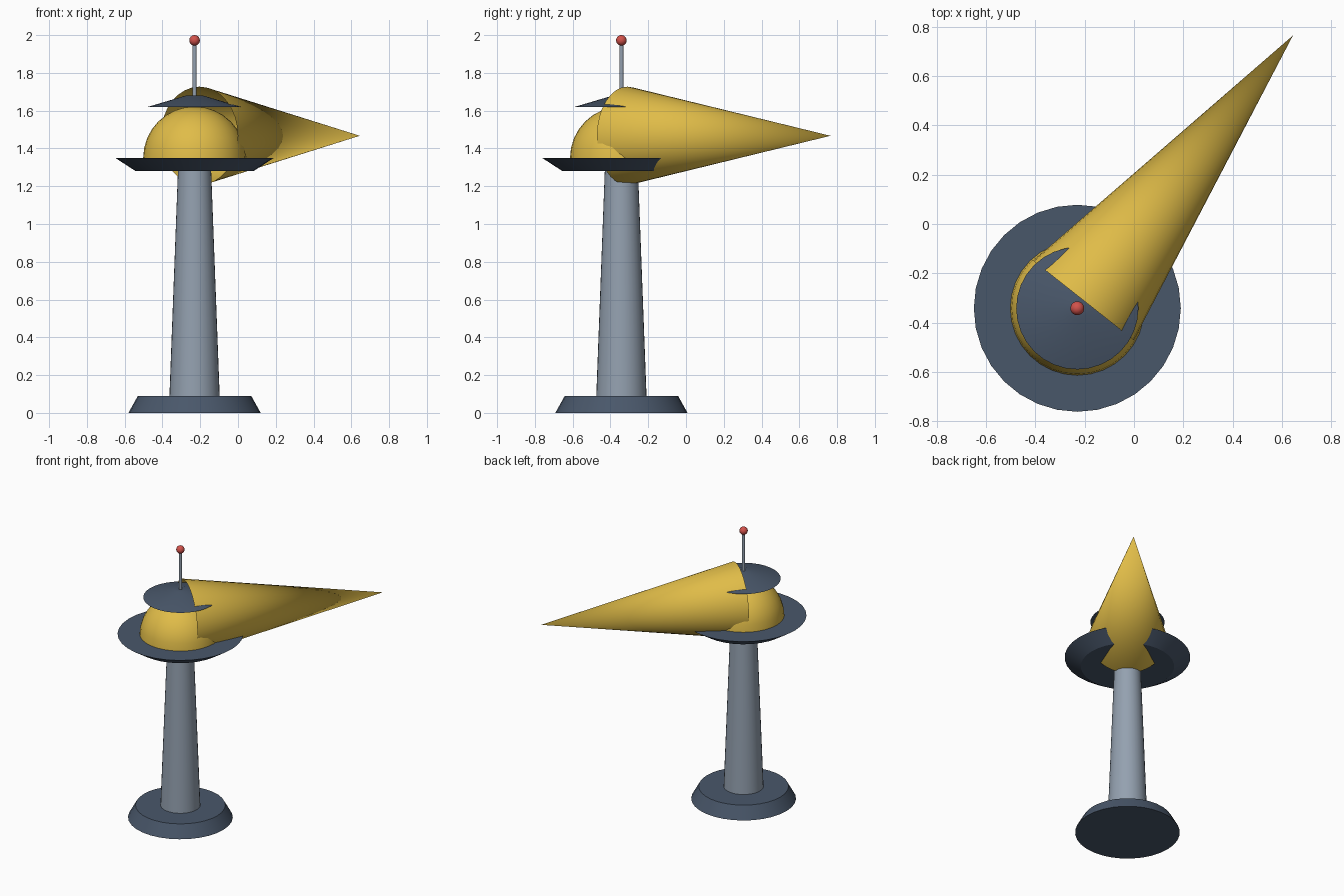
import bpy
import bmesh
import math
from mathutils import Vector, Matrix

cube = bpy.data.objects.get("Cube")
if cube:
    bpy.data.objects.remove(cube, do_unlink=True)


def material(name, rgb):
    """Flat material from 0-255 display values."""
    lin = [((c / 255 + 0.055) / 1.055) ** 2.4 for c in rgb]
    mat = bpy.data.materials.new(name)
    mat.use_nodes = True
    mat.diffuse_color = (*lin, 1)
    bsdf = mat.node_tree.nodes["Principled BSDF"]
    bsdf.inputs["Base Color"].default_value = (*lin, 1)
    return mat


slate = material("slate", (73, 87, 106))
stone = material("stone_grey", (148, 161, 176))
gold = material("gold", (224, 188, 72))
red = material("red", (210, 82, 75))

AXIS = Vector((-0.23, -0.342, 0))   # centre line of the tower
SIDES = 32


def finish(name, bm, mat):
    mesh = bpy.data.meshes.new(name)
    bm.to_mesh(mesh)
    bm.free()
    mesh.materials.append(mat)
    obj = bpy.data.objects.new(name, mesh)
    bpy.context.collection.objects.link(obj)
    bpy.ops.object.select_all(action="DESELECT")
    obj.select_set(True)
    bpy.context.view_layer.objects.active = obj
    bpy.ops.object.shade_smooth_by_angle(angle=math.radians(30))
    return obj


def frustum(name, mat, r_bottom, r_top, z0, z1, sides=SIDES):
    """Upright tapered cylinder on the tower axis."""
    bm = bmesh.new()
    place = Matrix.Translation(AXIS + Vector((0, 0, (z0 + z1) / 2)))
    bmesh.ops.create_cone(bm, cap_ends=True, segments=sides, radius1=r_bottom,
                          radius2=r_top, depth=z1 - z0, matrix=place)
    return finish(name, bm, mat)


def sphere(name, mat, radius, z, cut_half=False):
    """Ball on the tower axis, optionally only its upper half."""
    bm = bmesh.new()
    bmesh.ops.create_uvsphere(bm, u_segments=SIDES, v_segments=16, radius=radius)
    if cut_half:
        bmesh.ops.bisect_plane(bm, geom=bm.verts[:] + bm.edges[:] + bm.faces[:],
                               plane_co=(0, 0, 0), plane_no=(0, 0, 1),
                               clear_inner=True)
    bmesh.ops.translate(bm, verts=bm.verts, vec=AXIS + Vector((0, 0, z)))
    return finish(name, bm, mat)


# Tower
frustum("base", slate, 0.35, 0.30, 0, 0.09)
frustum("tower", stone, 0.133, 0.088, 0.09, 1.28)
frustum("gallery", slate, 0.312, 0.42, 1.28, 1.35)

# Lamp room and roof
sphere("lamp_dome", gold, 0.272, 1.35, cut_half=True)
frustum("roof", slate, 0.248, 0.045, 1.62, 1.68)

# Antenna
frustum("antenna_pole", stone, 0.011, 0.011, 1.67, 1.96, 16)
sphere("antenna_ball", red, 0.028, 1.972)

# Light beam: cone with an open wide end, pointing to the back left
start = Vector((-0.205, -0.31, 1.467))
tip = Vector((0.645, 0.765, 1.467))
along = tip - start
turn = along.to_track_quat("Z", "Y").to_matrix().to_4x4()
bm = bmesh.new()
bmesh.ops.create_cone(bm, cap_ends=False, segments=SIDES, radius1=0.26, radius2=0,
                      depth=along.length,
                      matrix=Matrix.Translation((start + tip) / 2) @ turn)
bmesh.ops.remove_doubles(bm, verts=bm.verts, dist=0.0001)
finish("light_beam", bm, gold)
